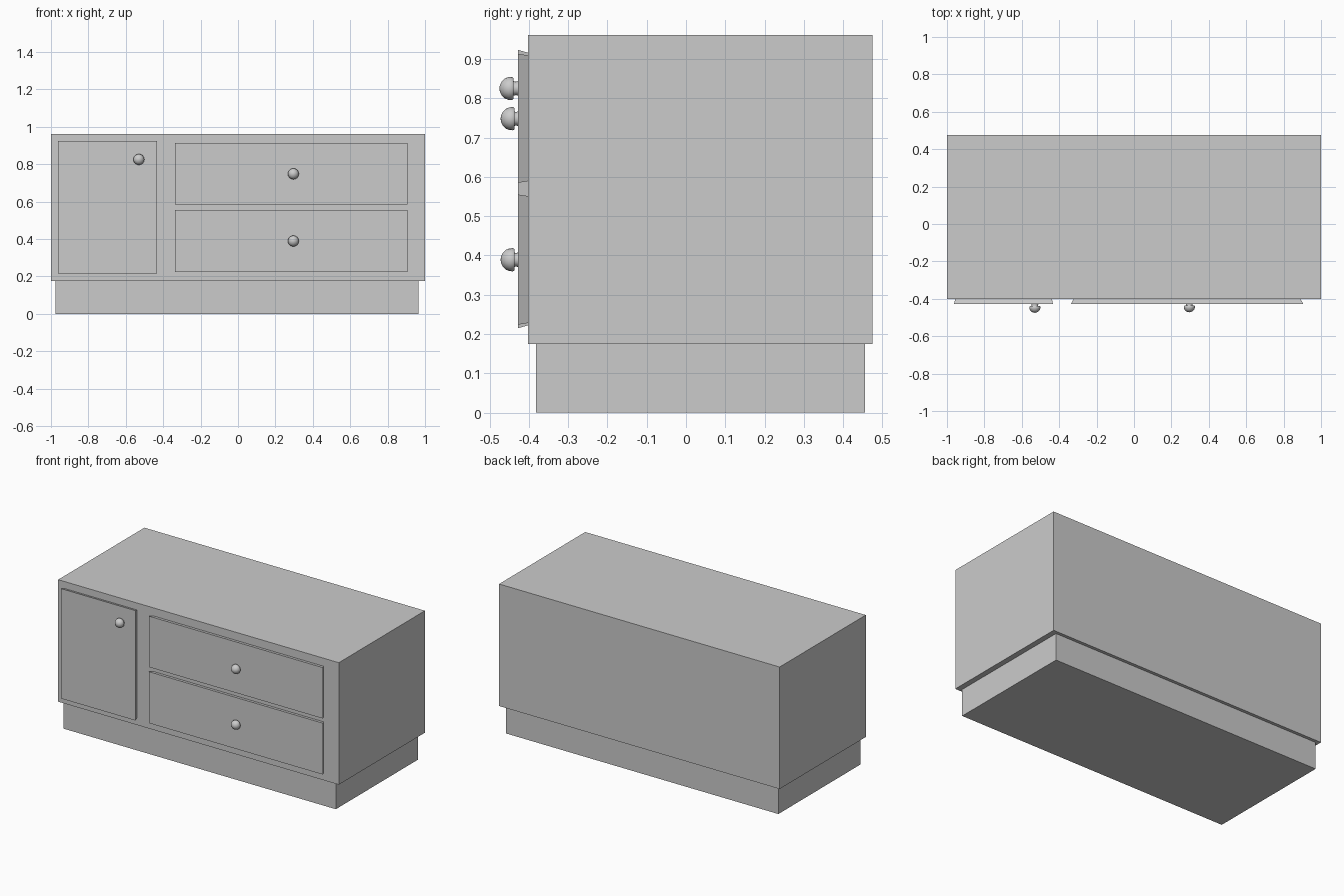
import bpy, bmesh
from math import radians
from mathutils import Matrix

if "Cube" in bpy.data.objects:
    bpy.data.objects.remove(bpy.data.objects["Cube"])


def finish(name, bm):
    bmesh.ops.recalc_face_normals(bm, faces=bm.faces[:])
    me = bpy.data.meshes.new(name)
    bm.to_mesh(me)
    bm.free()
    ob = bpy.data.objects.new(name, me)
    bpy.context.collection.objects.link(ob)
    return ob


def box(name, x0, x1, y0, y1, z0, z1, back_x=0.0, back_z=0.0):
    """Box whose back face can be inset to give slanted panel edges."""
    bm = bmesh.new()
    bmesh.ops.create_cube(bm, size=1)
    for v in bm.verts:
        back = v.co.y > 0
        ix, iz = (back_x, back_z) if back else (0, 0)
        v.co = (x1 - ix if v.co.x > 0 else x0 + ix,
                y1 if back else y0,
                z1 - iz if v.co.z > 0 else z0 + iz)
    return finish(name, bm)


def knob(name, x, z, tip):
    """Round knob: a neck and a domed head, turned about the y axis."""
    profile = [(0, -.422), (.02, -.422), (.017, -.433), (.019, tip + .034),
               (.0265, tip + .036), (.0295, tip + .032), (.029, tip + .023),
               (.025, tip + .013), (.018, tip + .006), (.009, tip + .0015), (0, tip)]
    bm = bmesh.new()
    verts = [bm.verts.new((r, y, 0)) for r, y in profile]
    edges = [bm.edges.new(pair) for pair in zip(verts, verts[1:])]
    bmesh.ops.spin(bm, geom=verts + edges, cent=(0, 0, 0), axis=(0, 1, 0),
                   angle=radians(360), steps=16)
    bmesh.ops.remove_doubles(bm, verts=bm.verts[:], dist=1e-4)
    bmesh.ops.transform(bm, matrix=Matrix.Translation((x, 0, z)), verts=bm.verts[:])
    ob = finish(name, bm)
    bpy.ops.object.select_all(action='DESELECT')
    bpy.context.view_layer.objects.active = ob
    ob.select_set(True)
    bpy.ops.object.shade_smooth_by_angle(angle=radians(40))


# Carcass and recessed plinth
box("cabinet_body", -1, 1, -.402, .475, .175, .961)
box("plinth", -.977, .965, -.382, .455, 0, .175)

# Door on the left, two drawers on the right
box("door", -.962, -.433, -.427, -.402, .215, .923, .006, .007)
box("upper_drawer", -.337, .905, -.427, -.402, .585, .913, .014, .004)
box("lower_drawer", -.337, .905, -.427, -.402, .224, .555, .014, .004)

# Knobs
knob("door_knob", -.53, .825, -.475)
knob("upper_drawer_knob", .296, .748, -.472)
knob("lower_drawer_knob", .296, .389, -.472)
